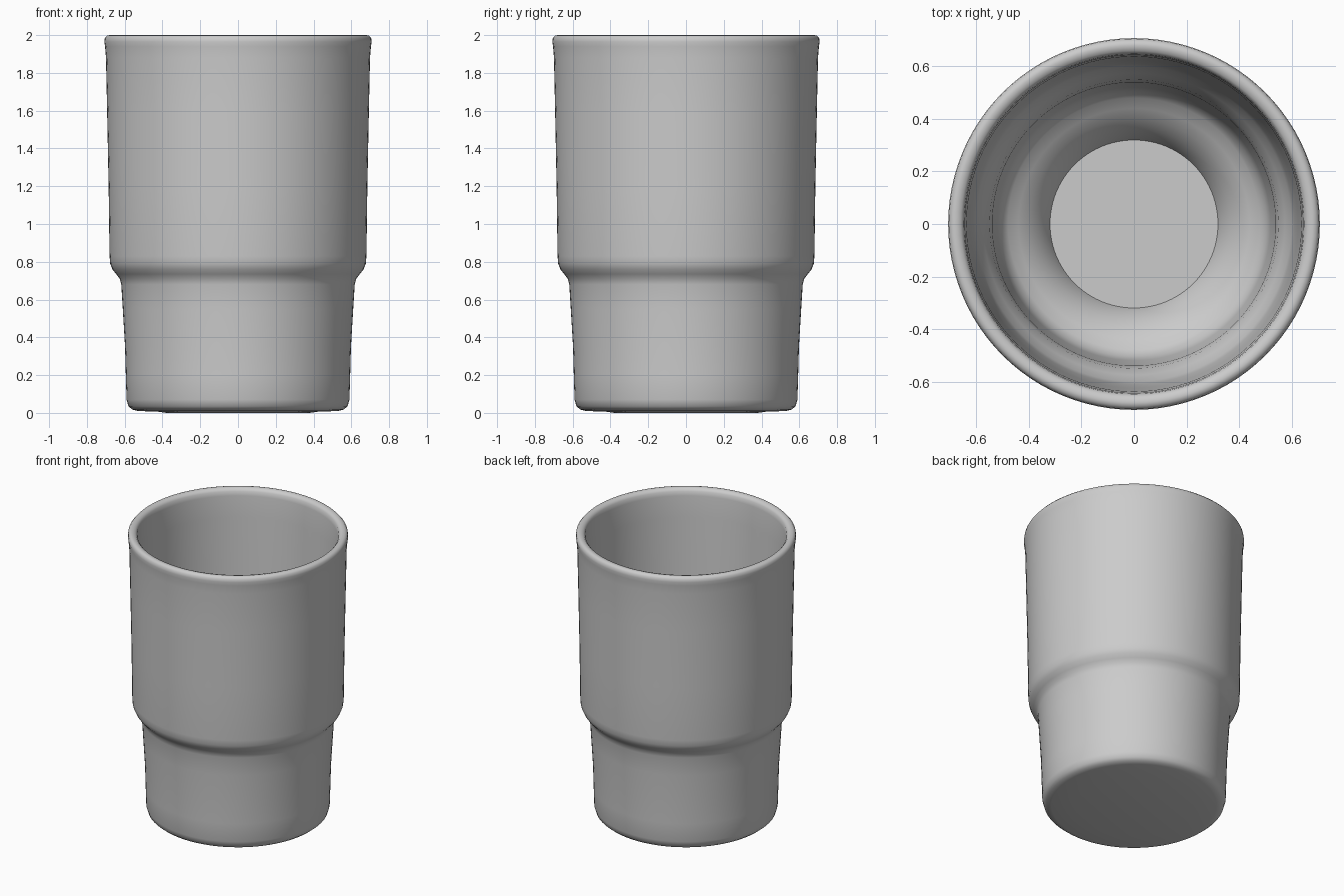
import bpy
import bmesh
import math
from mathutils import Matrix, Vector

SEGMENTS = 96

default = bpy.data.objects.get("Cube")
if default:
    bpy.data.objects.remove(default, do_unlink=True)

# Plain grey material
grey = bpy.data.materials.new("matte grey")
grey.use_nodes = True
colour = (0.6, 0.6, 0.6, 1)
grey.diffuse_color = colour
grey.node_tree.nodes["Principled BSDF"].inputs["Base Color"].default_value = colour


def lathe(name, profile, material):
    """Spin an (r, z) profile around the z axis into a smooth object."""
    bm = bmesh.new()
    verts = [bm.verts.new((r, 0, z)) for r, z in profile]
    edges = [bm.edges.new(pair) for pair in zip(verts, verts[1:])]
    bmesh.ops.spin(bm, geom=verts + edges, cent=(0, 0, 0), axis=(0, 0, 1),
                   angle=math.tau, steps=SEGMENTS, use_merge=True)
    bmesh.ops.remove_doubles(bm, verts=bm.verts, dist=0.0005)
    bmesh.ops.recalc_face_normals(bm, faces=bm.faces)
    mesh = bpy.data.meshes.new(name)
    bm.to_mesh(mesh)
    bm.free()
    mesh.materials.append(material)
    obj = bpy.data.objects.new(name, mesh)
    bpy.context.collection.objects.link(obj)
    bpy.ops.object.select_all(action="DESELECT")
    obj.select_set(True)
    bpy.context.view_layer.objects.active = obj
    bpy.ops.object.shade_smooth_by_angle(angle=math.radians(50))
    return obj


# Outside: flat base, rounded foot, narrow lower body, stepped shoulder, wide body
outside = [
    (0, 0.0), (0.38, 0.0), (0.42, 0.006), (0.53, 0.01), (0.56, 0.018),
    (0.58, 0.035), (0.59, 0.07), (0.594, 0.2), (0.598, 0.35), (0.61, 0.55),
    (0.618, 0.68), (0.626, 0.71), (0.645, 0.735), (0.665, 0.76),
    (0.677, 0.79), (0.68, 0.83), (0.685, 1.2), (0.693, 1.6), (0.699, 1.88),
    (0.704, 1.94),
]
# Rolled rim
rim = [(0.708, 1.965), (0.705, 1.985), (0.694, 1.997), (0.68, 2.0),
       (0.66, 1.995), (0.648, 1.98), (0.644, 1.95)]
# Inside: tapered wall, inner ledge, thick rounded floor with a round well
inside = [
    (0.638, 1.8), (0.625, 1.3), (0.61, 0.86), (0.6, 0.81), (0.575, 0.76),
    (0.55, 0.71), (0.54, 0.65), (0.52, 0.34), (0.505, 0.28), (0.48, 0.25),
    (0.44, 0.225), (0.4, 0.195), (0.365, 0.155), (0.335, 0.11),
    (0.32, 0.07), (0, 0.07),
]
lathe("tumbler_cup", outside + rim + inside, grey)
